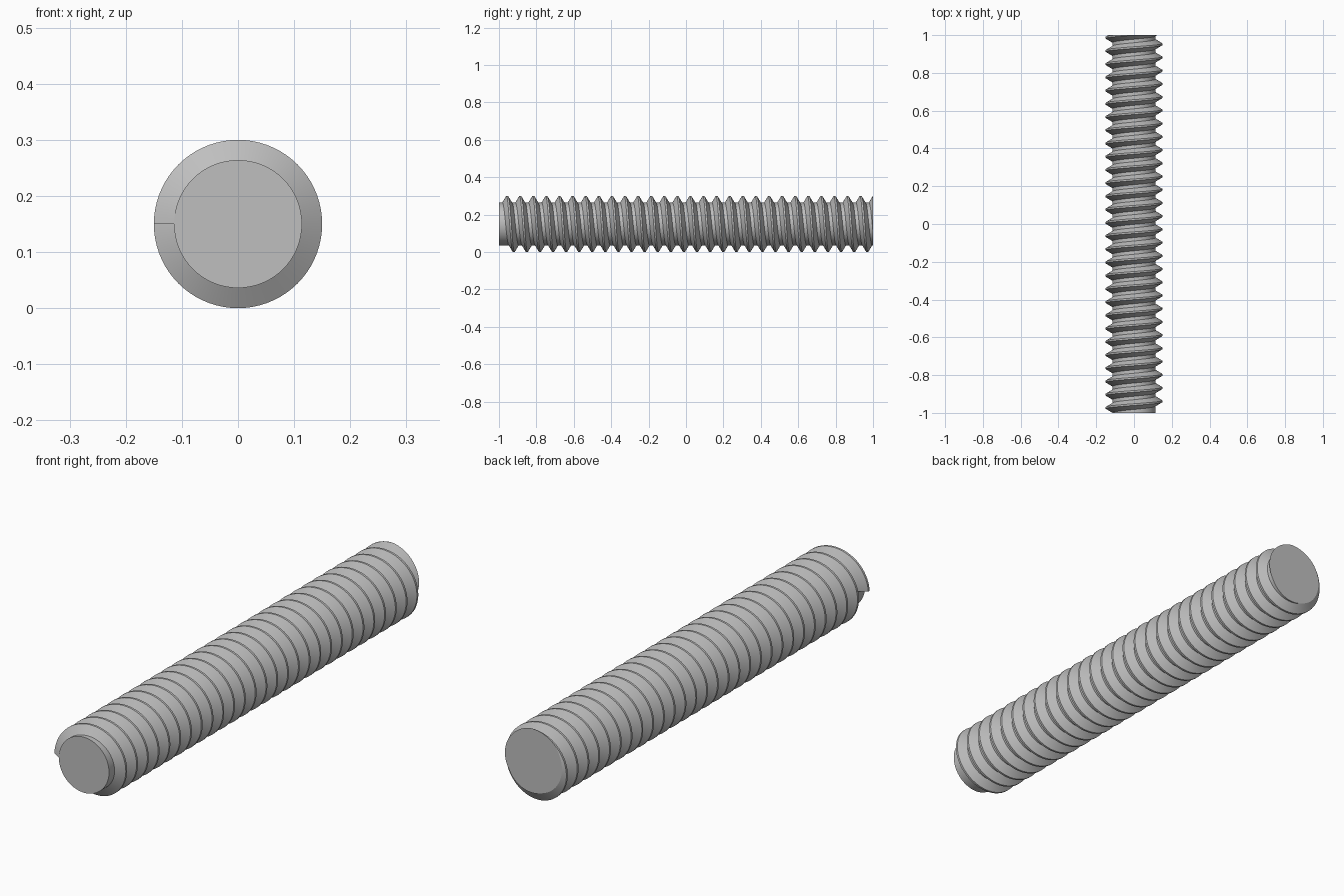
import bpy
import bmesh
from math import cos, sin, pi
from mathutils import Matrix, Vector

cube = bpy.data.objects.get("Cube")
if cube:
    bpy.data.objects.remove(cube, do_unlink=True)

# Main sizes
LENGTH = 2.0
CREST_R, ROOT_R = 0.15, 0.114
PITCH = 0.07
BASE_HALF, CREST_HALF = 0.0265, 0.0045
SEGMENTS = 72
TURNS = 29.5
END = LENGTH / 2

steel = bpy.data.materials.new("steel_grey")
steel.use_nodes = True
colour = (0.52, 0.52, 0.52, 1)
steel.diffuse_color = colour
steel.node_tree.nodes["Principled BSDF"].inputs["Base Color"].default_value = colour


def add_object(name, bm):
    bmesh.ops.recalc_face_normals(bm, faces=bm.faces)
    mesh = bpy.data.meshes.new(name)
    bm.to_mesh(mesh)
    bm.free()
    mesh.materials.append(steel)
    obj = bpy.data.objects.new(name, mesh)
    bpy.context.collection.objects.link(obj)
    bpy.ops.object.select_all(action='DESELECT')
    obj.select_set(True)
    bpy.context.view_layer.objects.active = obj
    bpy.ops.object.shade_smooth_by_angle(angle=pi / 6)


# Rod core, lying along y
bm = bmesh.new()
place = Matrix.Translation((0, 0, CREST_R)) @ Matrix.Rotation(pi / 2, 4, 'X')
bmesh.ops.create_cone(bm, cap_ends=True, segments=SEGMENTS, radius1=ROOT_R,
                      radius2=ROOT_R, depth=LENGTH, matrix=place)
add_object("rod_core", bm)

# Right-handed thread: a trapezoid swept along a helix from the -x side
bm = bmesh.new()
sunk = ROOT_R - 0.001
profile = [(sunk, -BASE_HALF), (CREST_R, -CREST_HALF),
           (CREST_R, CREST_HALF), (sunk, BASE_HALF)]
rings = []
for i in range(int(TURNS * SEGMENTS) + 1):
    a = 2 * pi * i / SEGMENTS
    y = -END + BASE_HALF + PITCH * i / SEGMENTS
    rings.append([bm.verts.new((-r * cos(a), y + dy, CREST_R + r * sin(a)))
                  for r, dy in profile])
for ring, following in zip(rings, rings[1:]):
    for j in range(4):
        k = (j + 1) % 4
        bm.faces.new((ring[j], ring[k], following[k], following[j]))
bm.faces.new(rings[0])
bm.faces.new(rings[-1])

# Trim the thread flush with the back end and close the cut
cut = bmesh.ops.bisect_plane(bm, geom=bm.verts[:] + bm.edges[:] + bm.faces[:],
                             plane_co=Vector((0, END, 0)),
                             plane_no=Vector((0, 1, 0)), clear_outer=True)
rim = [e for e in cut["geom_cut"] if isinstance(e, bmesh.types.BMEdge)]
bmesh.ops.triangle_fill(bm, edges=rim, use_beauty=True)
add_object("screw_thread", bm)
